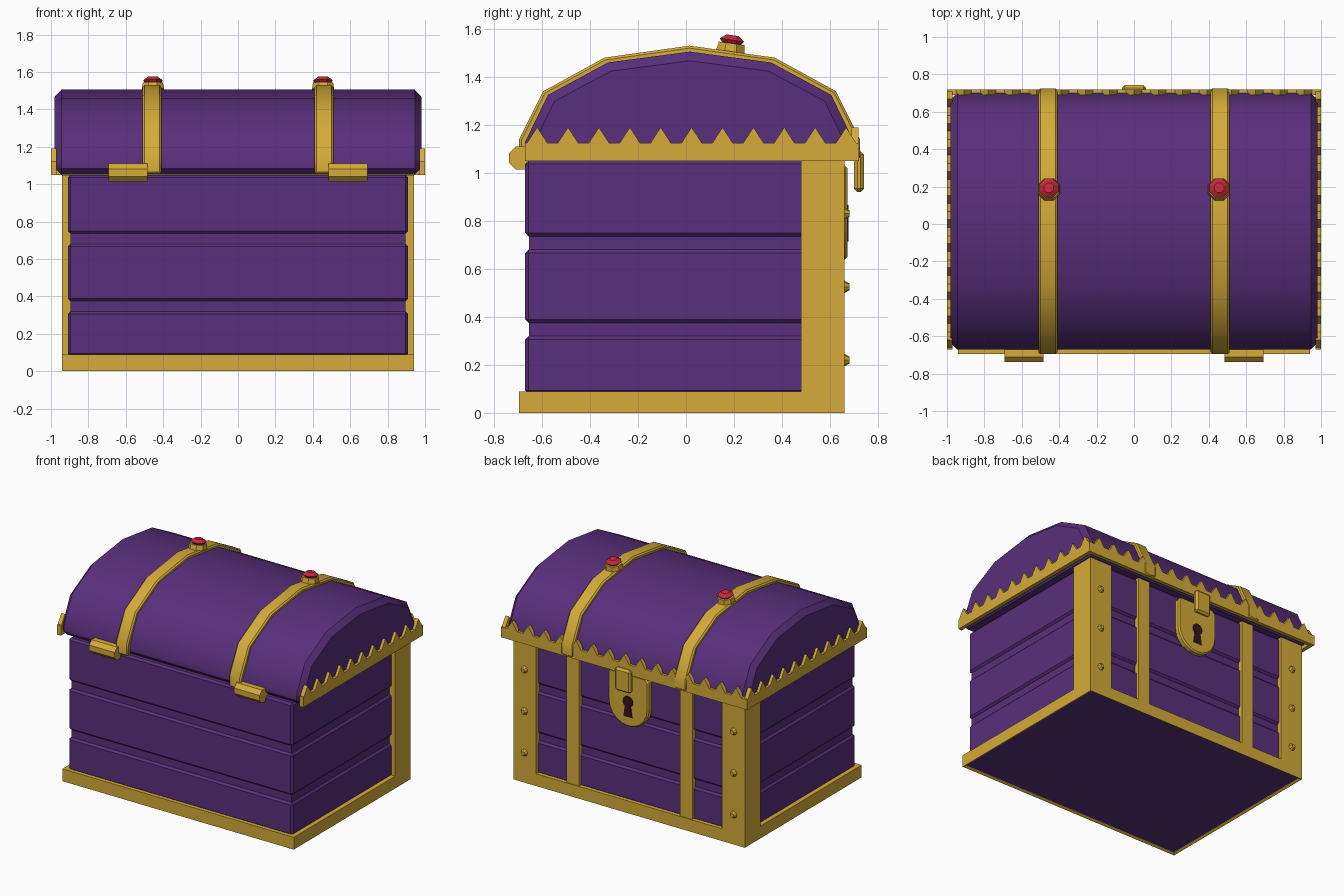
import bpy, bmesh, math
from mathutils import Matrix

if "Cube" in bpy.data.objects:
    bpy.data.objects.remove(bpy.data.objects["Cube"])


def material(name, rgb):
    m = bpy.data.materials.new(name)
    m.use_nodes = True
    m.diffuse_color = (*rgb, 1)
    m.node_tree.nodes["Principled BSDF"].inputs["Base Color"].default_value = (*rgb, 1)
    return m


PURPLE = material("purple wood", (0.1, 0.028, 0.2))
GOLD = material("gold metal", (0.66, 0.41, 0.04))
RED = material("red gem", (0.58, 0.022, 0.045))
DARK = material("dark keyhole", (0.04, 0.006, 0.014))


def finish(name, bm, *mats, smooth=0, bevel=0):
    bmesh.ops.recalc_face_normals(bm, faces=bm.faces)
    mesh = bpy.data.meshes.new(name)
    bm.to_mesh(mesh)
    bm.free()
    for m in mats:
        mesh.materials.append(m)
    if smooth:
        mesh.polygons.foreach_set("use_smooth", [True] * len(mesh.polygons))
        mesh.set_sharp_from_angle(angle=math.radians(smooth))
    ob = bpy.data.objects.new(name, mesh)
    bpy.context.collection.objects.link(ob)
    if bevel:
        mod = ob.modifiers.new("bevel", "BEVEL")
        mod.width = bevel
        mod.segments = 1
        mod.limit_method = "ANGLE"
        mod.angle_limit = math.radians(50)
    return ob


def prism_mesh(pts, axis, a, b):
    """Extrude a profile of (y, z) along x, or of (x, z) along y."""
    bm = bmesh.new()
    place = (lambda p: (a, p[0], p[1])) if axis == "x" else (lambda p: (p[0], a, p[1]))
    face = bm.faces.new([bm.verts.new(place(p)) for p in pts])
    new = bmesh.ops.extrude_face_region(bm, geom=[face])["geom"]
    step = (b - a, 0, 0) if axis == "x" else (0, b - a, 0)
    bmesh.ops.translate(bm, vec=step, verts=[v for v in new if isinstance(v, bmesh.types.BMVert)])
    bmesh.ops.recalc_face_normals(bm, faces=bm.faces)
    return bm


def prism(name, pts, axis, a, b, mat, **kw):
    return finish(name, prism_mesh(pts, axis, a, b), mat, **kw)


def box(name, x, y, z, mat, **kw):
    pts = [(x[0], z[0]), (x[1], z[0]), (x[1], z[1]), (x[0], z[1])]
    return prism(name, pts, "y", y[0], y[1], mat, **kw)


def span(s, a, b):
    return tuple(sorted((s * a, s * b)))


def arch(half, middle=0.015):
    """Mirror half an outline, from its foot to its top, about the lid centre."""
    left = [(middle - d, z) for d, z in half]
    return left + [(middle + d, z) for d, z in reversed(half[:-1])]


# Base frame with recessed wooden bottom
bm = prism_mesh([(-0.94, 0), (0.94, 0), (0.94, 0.09), (-0.94, 0.09)], "y", -0.695, 0.66)
bottom = min(bm.faces, key=lambda f: f.calc_center_median().z)
bmesh.ops.inset_individual(bm, faces=[bottom], thickness=0.025)
bmesh.ops.translate(bm, vec=(0, 0, 0.01), verts=bottom.verts)
bottom.material_index = 1
finish("base_frame", bm, GOLD, PURPLE)

# Planked body
box("body_core", (-0.895, 0.895), (-0.655, 0.62), (0.05, 1.05), PURPLE)
for i, z in enumerate([(0.08, 0.32), (0.375, 0.68), (0.735, 1.05)]):
    box(f"body_plank_{i + 1}", (-0.91, 0.91), (-0.67, 0.635), z, PURPLE, bevel=0.014)

# Corner posts, rivets and upright straps
for s, side in ((1, "left"), (-1, "right")):
    box(f"corner_post_{side}", span(s, 0.755, 0.94), (0.48, 0.66), (0.09, 1.05), GOLD)
    box(f"upright_strap_{side}", span(s, 0.41, 0.51), (0.6, 0.655), (0.09, 1.05), GOLD)
    for i in range(3):
        bm = bmesh.new()
        bmesh.ops.create_cone(bm, cap_ends=True, segments=8, radius1=0.027, radius2=0.014, depth=0.022,
                              matrix=Matrix.Translation((s * 0.85, 0.67, 0.22 + 0.305 * i))
                              @ Matrix.Rotation(-math.pi / 2, 4, "X"))
        finish(f"rivet_{side}_{i + 1}", bm, GOLD)

# Barrel lid with chamfered ends
curve = [(0.685, 1.13), (0.59, 1.325), (0.34, 1.46), (0, 1.505)]
bm = prism_mesh(arch([(0.65, 1.052), (0.685, 1.085)] + curve), "x", -0.945, 0.945)
bm.normal_update()
ends = [f for f in bm.faces if abs(f.normal.x) > 0.9]
bmesh.ops.inset_individual(bm, faces=ends, thickness=0.038, depth=0.035)
finish("lid", bm, PURPLE, smooth=40)

# Lid straps with gems, and hinges
outer = arch([(0.71, 1.055), (0.71, 1.14), (0.61, 1.34), (0.355, 1.48), (0, 1.53)])
inner = arch([(0.67, 1.055), (0.67, 1.13), (0.575, 1.315), (0.335, 1.45), (0, 1.495)])
for s, side in ((1, "left"), (-1, "right")):
    a, b = span(s, 0.41, 0.51)
    prism(f"lid_strap_{side}", outer + inner[::-1], "x", a, b, GOLD, smooth=40, bevel=0.01)

    tilt = Matrix.Translation((s * 0.455, 0.185, 1.506)) @ Matrix.Rotation(math.radians(-8), 4, "X")
    turn = Matrix.Rotation(math.pi / 8, 4, "Z")
    layers = [("gem_setting", GOLD, 0.064, 0.058, 0, 0.034),
              ("gem_lower", RED, 0.04, 0.055, 0.03, 0.048),
              ("gem_upper", RED, 0.055, 0.028, 0.048, 0.068)]
    for name, mat, r1, r2, z1, z2 in layers:
        bm = bmesh.new()
        bmesh.ops.create_cone(bm, cap_ends=True, segments=8, radius1=r1, radius2=r2, depth=z2 - z1,
                              matrix=tilt @ Matrix.Translation((0, 0, (z1 + z2) / 2)) @ turn)
        finish(f"{name}_{side}", bm, mat)

    ring = [math.tau * (i + 0.5) / 8 for i in range(8)]
    a, b = span(s, 0.485, 0.693)
    prism(f"hinge_{side}", [(-0.69 + 0.052 * math.cos(t), 1.062 + 0.052 * math.sin(t)) for t in ring],
          "x", a, b, GOLD)


# Toothed rim on the lid's sides and back
def toothed(start, end, first, count, step):
    pts = [(start, 1.05), (start, 1.125)]
    for i in range(count):
        c = first + i * step
        pts += [(c - 0.042, 1.125), (c, 1.19), (c + 0.042, 1.125)]
    return pts + [(end, 1.125), (end, 1.05)]


for s, side in ((1, "left"), (-1, "right")):
    a, b = span(s, 0.97, 1.0)
    prism(f"lid_rim_{side}", toothed(-0.67, 0.72, -0.62, 11, 0.1287), "x", a, b, GOLD)
prism("lid_rim_back", toothed(-0.999, 0.999, -0.91, 15, 0.13), "y", 0.69, 0.719, GOLD)

# Lock plate, keyhole and hasp
arc = [math.pi * (1 + i / 10) for i in range(11)]
shield = [(-0.14, 1.03), (-0.165, 1.0)] + [(0.165 * math.cos(t), 0.805 + 0.165 * math.sin(t)) for t in arc]
prism("lock_plate", shield + [(0.165, 1.0), (0.14, 1.03)], "y", 0.62, 0.672, GOLD, bevel=0.01)
hole = [math.radians(-55 + 29 * i) for i in range(11)]
keyhole = [(0.042 * math.cos(t), 0.825 + 0.042 * math.sin(t)) for t in hole]
prism("keyhole", keyhole + [(-0.035, 0.715), (0.035, 0.715)], "y", 0.671, 0.677, DARK)
box("hasp", (-0.065, 0.065), (0.7, 0.742), (0.92, 1.09), GOLD, bevel=0.014)
